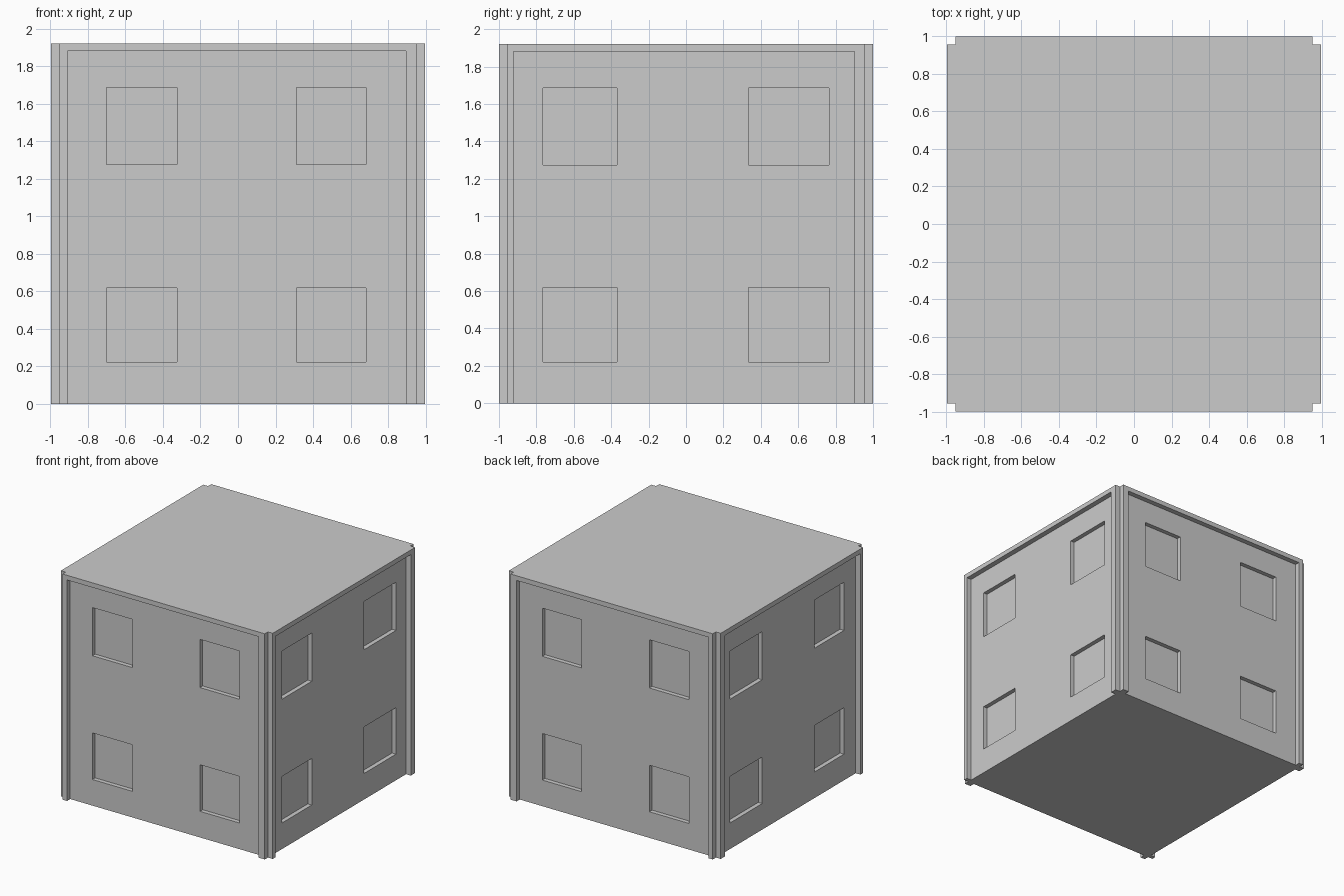
import bpy
import bmesh

old = bpy.data.objects.get("Cube")
if old:
    bpy.data.objects.remove(old, do_unlink=True)

X, Y, H = 0.997, 1.0, 1.92     # half sizes and height
NOTCH = 0.045                  # corner notch, also the wall setback
WX, WY = X - NOTCH, Y - 0.043  # wall planes
DEPTH = 0.037                  # window niche depth
FAR = 1.2                      # cutters reach past the body

grey = bpy.data.materials.new("plain_grey")
grey.use_nodes = True
grey.diffuse_color = (0.6, 0.6, 0.6, 1)
grey.node_tree.nodes["Principled BSDF"].inputs["Base Color"].default_value = (0.6, 0.6, 0.6, 1)


def add_box(bm, lo, hi):
    verts = bmesh.ops.create_cube(bm, size=1)["verts"]
    for v in verts:
        for i in range(3):
            v.co[i] = hi[i] if v.co[i] > 0 else lo[i]


def make_object(name, bm):
    bmesh.ops.recalc_face_normals(bm, faces=bm.faces)
    mesh = bpy.data.meshes.new(name)
    bm.to_mesh(mesh)
    bm.free()
    mesh.materials.append(grey)
    obj = bpy.data.objects.new(name, mesh)
    bpy.context.collection.objects.link(obj)
    return obj


def cut(target, name, boxes):
    bm = bmesh.new()
    for lo, hi in boxes:
        add_box(bm, lo, hi)
    cutter = make_object(name, bm)
    cutter.hide_render = True
    mod = target.modifiers.new(name, "BOOLEAN")
    mod.operation, mod.solver, mod.object = "DIFFERENCE", "EXACT", cutter
    bpy.context.view_layer.objects.active = target
    bpy.ops.object.modifier_apply(modifier=mod.name)
    bpy.data.objects.remove(cutter, do_unlink=True)


def wall_boxes(x_span, y_span, z_span, inset):
    """Boxes cutting into front and back over x_span, into both sides over y_span."""
    boxes = []
    for near, far in ((-FAR, inset - WY), (WY - inset, FAR)):
        boxes.append(((x_span[0], near, z_span[0]), (x_span[1], far, z_span[1])))
    for near, far in ((-FAR, inset - WX), (WX - inset, FAR)):
        boxes.append(((near, y_span[0], z_span[0]), (far, y_span[1], z_span[1])))
    return boxes


# Body: square prism with notched corners
bm = bmesh.new()
outline = []
for sx, sy in ((1, 1), (-1, 1), (-1, -1), (1, -1)):
    corner = [(sx * X, sy * WY), (sx * WX, sy * WY), (sx * WX, sy * Y)]
    outline += corner if sx == sy else corner[::-1]
base = bm.faces.new([bm.verts.new((x, y, 0)) for x, y in outline])
top = bmesh.ops.extrude_face_region(bm, geom=[base])["geom"]
bmesh.ops.translate(bm, vec=(0, 0, H), verts=[g for g in top if isinstance(g, bmesh.types.BMVert)])
body = make_object("block_body", bm)

# Wall panels set back behind the corner posts and top lip
cut(body, "wall_recess", wall_boxes((-0.91, 0.895), (-0.922, 0.9), (-0.1, 1.88), 0))

# Window niches, two by two on every wall
niches = []
for z_span in ((0.222, 0.618), (1.275, 1.685)):
    for x_span, y_span in (((-0.7, -0.325), (-0.765, -0.368)), ((0.312, 0.683), (0.335, 0.765))):
        niches += wall_boxes(x_span, y_span, z_span, DEPTH)
cut(body, "window_niches", niches)
